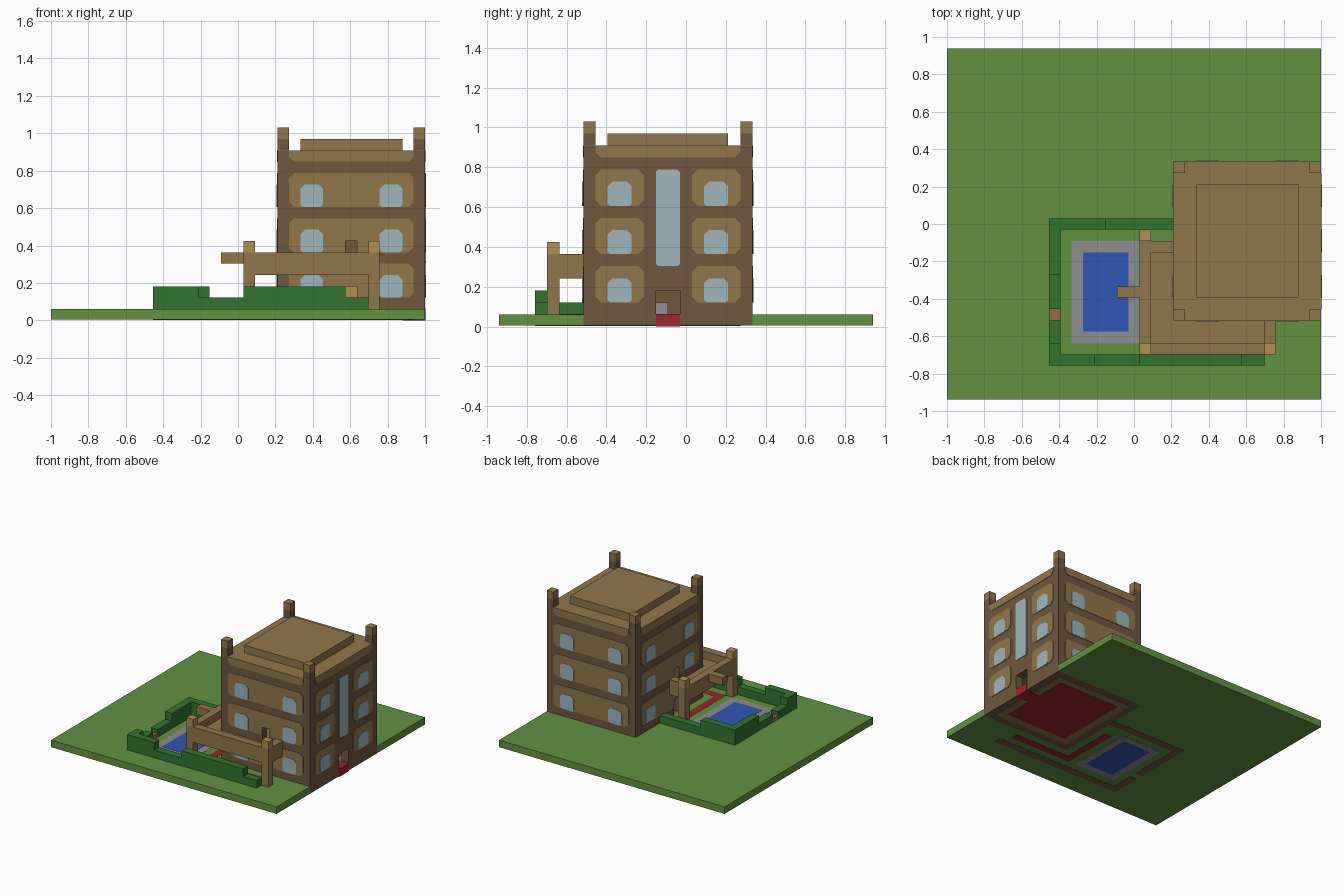
import bpy
import bmesh

old = bpy.data.objects.get("Cube")
if old:
    bpy.data.objects.remove(old, do_unlink=True)

U = 2 / 33          # one building block
LIFT = 0.05         # thin offset for painted plates, in blocks


def material(name, r, g, b):
    lin = [(c / 255 / 12.92) if c < 10 else ((c / 255 + 0.055) / 1.055) ** 2.4 for c in (r, g, b)]
    m = bpy.data.materials.new(name)
    m.use_nodes = True
    m.diffuse_color = (*lin, 1)
    m.node_tree.nodes["Principled BSDF"].inputs["Base Color"].default_value = (*lin, 1)
    return m


GRASS = material("grass_green", 98, 146, 66)
HEDGE = material("hedge_green", 52, 116, 48)
BROWN = material("wall_brown", 112, 87, 61)
TAN = material("stone_tan", 145, 119, 76)
LIGHT = material("cap_light_tan", 178, 142, 84)
GLASS = material("glass_blue", 158, 182, 190)
WATER = material("water_blue", 50, 86, 180)
PAVING = material("paving_grey", 142, 142, 146)
RED = material("carpet_red", 155, 38, 45)
WOOD = material("gate_wood", 148, 108, 76)


def prism(name, ring, offset, mat):
    """Extrude a ring of block coordinates along an offset."""
    bm = bmesh.new()
    face = bm.faces.new([bm.verts.new(p) for p in ring])
    top = bmesh.ops.extrude_face_region(bm, geom=[face])
    verts = [v for v in top["geom"] if isinstance(v, bmesh.types.BMVert)]
    bmesh.ops.translate(bm, verts=verts, vec=offset)
    bmesh.ops.recalc_face_normals(bm, faces=bm.faces)
    for v in bm.verts:
        v.co.x = v.co.x * U - 1
        v.co.y = (v.co.y - 15.5) * U
        v.co.z *= U
    mesh = bpy.data.meshes.new(name)
    bm.to_mesh(mesh)
    bm.free()
    mesh.materials.append(mat)
    ob = bpy.data.objects.new(name, mesh)
    bpy.context.scene.collection.objects.link(ob)
    return ob


def box(name, x, y, z, mat):
    ring = [(x[0], y[0], z[0]), (x[1], y[0], z[0]), (x[1], y[1], z[0]), (x[0], y[1], z[0])]
    return prism(name, ring, (0, 0, z[1] - z[0]), mat)


def inlay(name, x, y, level, mat):
    """Coloured patch running through the ground slab."""
    return box(name, x, y, ((3 - level) * LIFT / 2, 1 + level * LIFT / 2), mat)


# House outline
X0, X1, Y0, Y1 = 20, 33, 7, 21
WALLS = {
    "front": lambda a, z, d: (a, Y0 - d, z),
    "back": lambda a, z, d: (a, Y1 + d, z),
    "left": lambda a, z, d: (X1 + d, a, z),
    "right": lambda a, z, d: (X0 - d, a, z),
}


def panel(name, side, a, z, cut_low, cut_high, depth, mat):
    """Plate on a wall with clipped corners; depth is (inner, outer)."""
    at = WALLS[side]
    (p, q), (s, t), b, c = a, z, cut_low, cut_high
    pts = [(p + b, s), (q - b, s), (q, s + b), (q, t - c), (q - c, t), (p + c, t), (p, t - c), (p, s + b)]
    ring = []
    for pt in pts:
        if pt not in ring:
            ring.append(pt)
    start, end = at(0, 0, depth[0]), at(0, 0, depth[1])
    return prism(name, [at(u, w, depth[0]) for u, w in ring], [e - k for k, e in zip(start, end)], mat)


def carve(ob, cutters):
    for c in cutters:
        m = ob.modifiers.new("opening", "BOOLEAN")
        m.operation = "DIFFERENCE"
        m.solver = "EXACT"
        m.object = c


# Ground slab wrapped around the house
g = 1.5 * LIFT
outline = [(0, 0), (33, 0), (33, Y0), (X0, Y0), (X0, Y1), (33, Y1), (33, 31), (0, 31)]
prism("lawn", [(x, y, g) for x, y in outline], (0, 0, 1 - g), GRASS)

# Door and room cutters
doors = [
    box("entrance_cutter", (31.5, 34), (13, 15), (1, 3), TAN),
    box("front_door_cutter", (26, 27), (6, 8.5), (1, 3), TAN),
    box("front_balcony_cutter", (26, 27), (6, 8.5), (5, 7), TAN),
    box("right_door_cutter", (19, 21.5), (12, 13), (1, 3), TAN),
    box("right_balcony_cutter", (19, 21.5), (12, 13), (5, 7), TAN),
]
room = box("room_cutter", (21, 32), (8, 20), (1, 14), TAN)
for c in doors + [room]:
    c.hide_render = True
    c.hide_viewport = True
    c.display_type = "WIRE"

# House shell and floors
shell = box("house_walls", (X0, X1), (Y0, Y1), (g, 14.95), BROWN)
carve(shell, [room] + doors)
box("upper_floor", (21, 32), (8, 20), (4, 5), TAN)
inlay("floor_border", (21, 32), (8, 20), 1, TAN)
inlay("room_carpet", (22, 31), (9, 19), 2, RED)
box("entrance_step", (31, X1 + LIFT), (13, 15), (0, 1 + LIFT), RED)
box("entrance_bench", (28, 29), (13, 14), (1, 2), PAVING)
box("inner_counter", (26, 27), (15, 16), (1, 3), LIGHT)
box("roof_deck", (X0, X1), (Y0, Y1), (14.95, 15), TAN)
box("roof_platform", (22, 31), (9, 19), (15, 16), TAN)

# Corner turrets
for x in (X0, X1 - 1):
    for y in (Y0, Y1 - 1):
        box("turret", (x, x + 1), (y, y + 1), (15, 16), BROWN)
        box("turret_cap", (x, x + 1), (y, y + 1), (16, 17), TAN)

# Wall panels and windows on three storeys
spans = {"front": [(21, 32)], "back": [(21, 32)], "right": [(8, 20)], "left": [(8, 12), (16, 20)]}
windows = {"front": (22, 29), "back": (22, 29), "right": (9, 17), "left": (9, 17)}
for side in WALLS:
    lo, hi = spans[side][0][0], spans[side][-1][1]
    panel(side + "_cornice", side, (lo, hi), (14, 15), 0.45, 0, (-0.1, LIFT), TAN)
    for z in (2, 6, 10):
        for span in spans[side]:
            p = panel(side + "_panel", side, span, (z, z + 3), 0.45, 0.45, (-0.1, LIFT), TAN)
            if side in ("front", "right"):
                carve(p, doors)
        for a in windows[side]:
            panel(side + "_window", side, (a, a + 2), (z, z + 2), 0.2, 0.4, (-1.05, 2 * LIFT), GLASS)
panel("stair_window", "left", (13, 15), (5, 13), 0.2, 0.2, (-1.05, 2 * LIFT), GLASS)

# Terrace around two sides of the house
box("terrace_front_floor", (17, 29), (4, 7), (4, 5), TAN)
box("terrace_side_floor", (17, 20), (7, 14), (4, 5), TAN)
box("parapet_front", (17, 29), (4, 5), (5, 6), TAN)
box("parapet_side", (17, 18), (5, 15), (5, 6), TAN)
box("parapet_left_end", (28, 29), (5, 7), (5, 6), TAN)
box("parapet_back_end", (18, 20), (13, 14), (5, 6), TAN)
for x, y in ((17, 4), (28, 4), (17, 14)):
    box("terrace_post", (x, x + 1), (y, y + 1), (1, 6), TAN)
    box("terrace_post_cap", (x, x + 1), (y, y + 1), (6, 7), LIGHT)
box("diving_board", (15, 17), (9, 10), (5, 6), TAN)
inlay("front_carpet", (18, 27), (5, 6), 1, RED)
inlay("side_carpet", (18, 19), (6, 13), 1, RED)

# Pool
inlay("pool_paving", (11, 17), (5, 14), 1, PAVING)
inlay("pool_water", (12, 16), (6, 13), 2, WATER)

# Hedges: x range, y range, height
hedges = [
    ((9, 13), (3, 4), 3), ((13, 17), (3, 4), 2), ((17, 26), (3, 4), 3), ((26, 28), (3, 4), 2),
    ((9, 10), (4, 5), 3), ((9, 10), (5, 7), 2), ((9, 10), (8, 11), 2), ((9, 10), (11, 15), 3),
    ((9, 14), (15, 16), 3), ((14, 20), (15, 16), 2),
]
for x, y, h in hedges:
    box("hedge", x, y, (1, h), HEDGE)
    box("hedge_bed", x, y, (LIFT, 0.9), BROWN)
box("garden_gate", (9, 10), (7, 8), (0.9, 1.5), WOOD)
